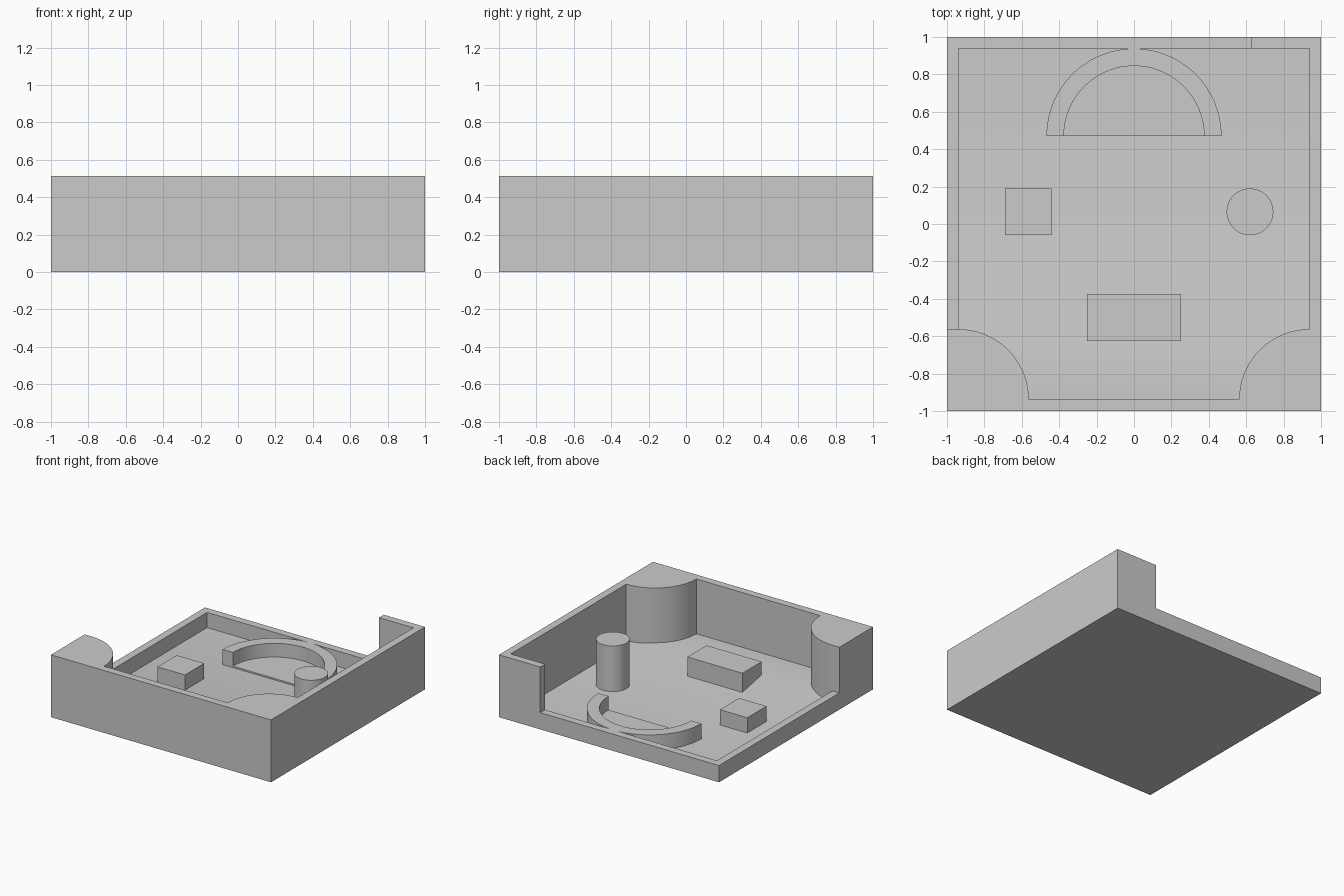
import bpy, bmesh, math
from mathutils import Vector

cube = bpy.data.objects.get("Cube")
if cube:
    bpy.data.objects.remove(cube, do_unlink=True)

# One grey material for the whole tray
GREY = (0.6, 0.6, 0.6, 1)
grey = bpy.data.materials.new("plain grey")
grey.use_nodes = True
grey.diffuse_color = GREY
grey.node_tree.nodes["Principled BSDF"].inputs["Base Color"].default_value = GREY

FLOOR, LOW, HIGH = 0.0125, 0.1375, 0.5125
IN = 0.9375          # inner face of the walls
POST = 0.375         # corner post radius
EDGE = IN - POST
GAP = 0.625          # end of the tall back wall


def arc(cx, cy, r, start, end, steps=32):
    angles = [math.radians(start + (end - start) * i / steps) for i in range(steps + 1)]
    return [(cx + r * math.cos(a), cy + r * math.sin(a)) for a in angles]


def extrude(name, points, offset):
    """Solid made by sweeping a flat 3D outline along an offset."""
    bm = bmesh.new()
    face = bm.faces.new([bm.verts.new(p) for p in points])
    swept = bmesh.ops.extrude_face_region(bm, geom=[face])["geom"]
    bmesh.ops.translate(bm, vec=Vector(offset),
                        verts=[v for v in swept if isinstance(v, bmesh.types.BMVert)])
    if face.is_valid and all(len(e.link_faces) > 2 for e in face.edges):
        bm.faces.remove(face)
    bmesh.ops.recalc_face_normals(bm, faces=bm.faces)
    mesh = bpy.data.meshes.new(name)
    bm.to_mesh(mesh)
    bm.free()
    mesh.materials.append(grey)
    obj = bpy.data.objects.new(name, mesh)
    bpy.context.collection.objects.link(obj)
    bpy.ops.object.select_all(action='DESELECT')
    obj.select_set(True)
    bpy.context.view_layer.objects.active = obj
    bpy.ops.object.shade_smooth_by_angle(angle=math.radians(30))
    return obj


def prism(name, outline, bottom, top):
    return extrude(name, [(x, y, bottom) for x, y in outline], (0, 0, top - bottom))


def box(name, x0, x1, y0, y1, bottom, top):
    return prism(name, [(x0, y0), (x1, y0), (x1, y1), (x0, y1)], bottom, top)


# Tall front and side wall with two rounded corner posts
tall = [(-1, -1), (1, -1), (1, 1), (GAP, 1), (GAP, IN), (IN, IN)]
tall += arc(IN, -IN, POST, 90, 180)
tall += arc(-IN, -IN, POST, 0, 90)
tall += [(-1, -EDGE)]
prism("tall_wall", tall, 0, HIGH)

# Low rim along the open side and back
prism("low_rim", [(-1, -EDGE), (-IN, -EDGE), (-IN, IN), (GAP, IN), (GAP, 1), (-1, 1)], 0, LOW)

# Floor with a gentle ramp up to a front shelf
section = [(-IN, 0), (IN, 0), (IN, FLOOR), (-0.375, FLOOR), (-GAP, 0.0625), (-IN, 0.0625)]
extrude("floor", [(-IN, y, z) for y, z in section], (2 * IN, 0, 0))

# Curved low wall with a thin pad inside
MID = 0.47
prism("curved_wall", arc(0, MID, 0.468, 0, 180, 48) + arc(0, MID, 0.375, 180, 0, 48), 0.005, LOW)
prism("curved_wall_pad", arc(0, MID, 0.38, 0, 180, 48), 0.005, 0.025)

# Blocks and the round pillar
box("square_block", -0.69, -0.44, -0.06, 0.19, 0.005, LOW)
box("front_block", -0.25, 0.25, -0.625, -0.375, 0.005, 0.17)
prism("round_pillar", arc(0.62, 0.065, 0.125, 0, 360, 48)[:-1], 0.005, 0.3875)
